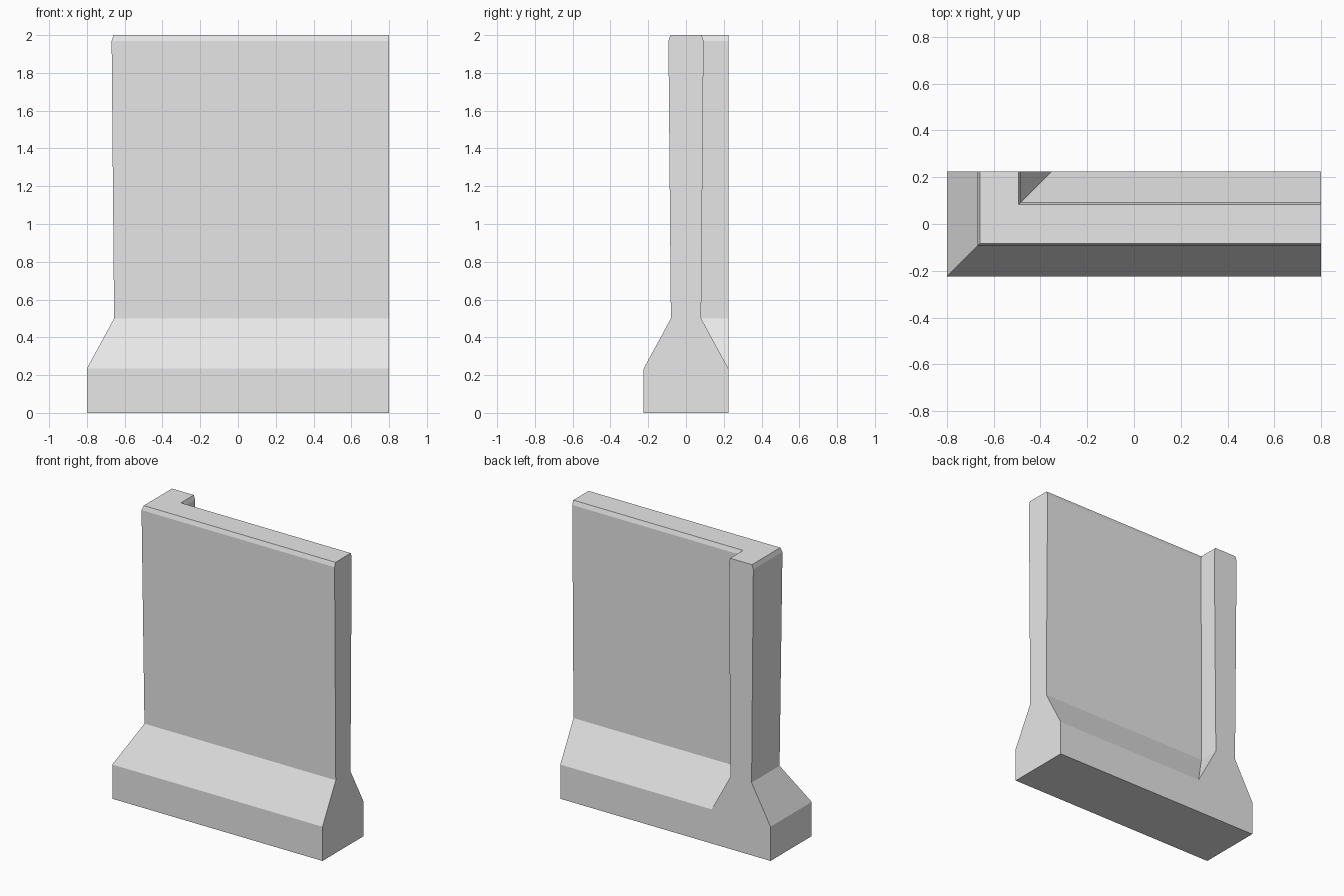
import bpy, bmesh

cube = bpy.data.objects.get("Cube")
if cube:
    bpy.data.objects.remove(cube, do_unlink=True)

# Plain concrete
concrete = bpy.data.materials.new("concrete_grey")
concrete.use_nodes = True
colour = (0.8, 0.8, 0.8, 1)
concrete.diffuse_color = colour
concrete.node_tree.nodes["Principled BSDF"].inputs["Base Color"].default_value = colour

HALF = 0.224      # half width of the foot
RIGHT = 0.8       # free end of the long leg
CORNER = -RIGHT + HALF   # centre line of the short leg

# Half section: (half width, height), mirrored into a closed outline
half = [(HALF, 0), (HALF, 0.235), (0.08, 0.5), (0.093, 1.97), (0.083, 2.0)]
section = [(-w, z) for w, z in half] + half[::-1]

# Sweep the section along an L with a mitred corner
bm = bmesh.new()
stations = [
    [bm.verts.new((RIGHT, o, z)) for o, z in section],
    [bm.verts.new((CORNER + o, o, z)) for o, z in section],
    [bm.verts.new((CORNER + o, HALF, z)) for o, z in section],
]
n = len(section)
for a, b in zip(stations, stations[1:]):
    for i in range(n):
        j = (i + 1) % n
        bm.faces.new((a[i], a[j], b[j], b[i]))

# End caps
bm.faces.new(stations[0])
bm.faces.new(stations[-1][::-1])

# The short leg's inner foot has no length, so close it up
bmesh.ops.remove_doubles(bm, verts=bm.verts[:], dist=0.0005)
bmesh.ops.recalc_face_normals(bm, faces=bm.faces[:])

mesh = bpy.data.meshes.new("corner_barrier_wall")
bm.to_mesh(mesh)
bm.free()
mesh.materials.append(concrete)
wall = bpy.data.objects.new("corner_barrier_wall", mesh)
bpy.context.collection.objects.link(wall)
